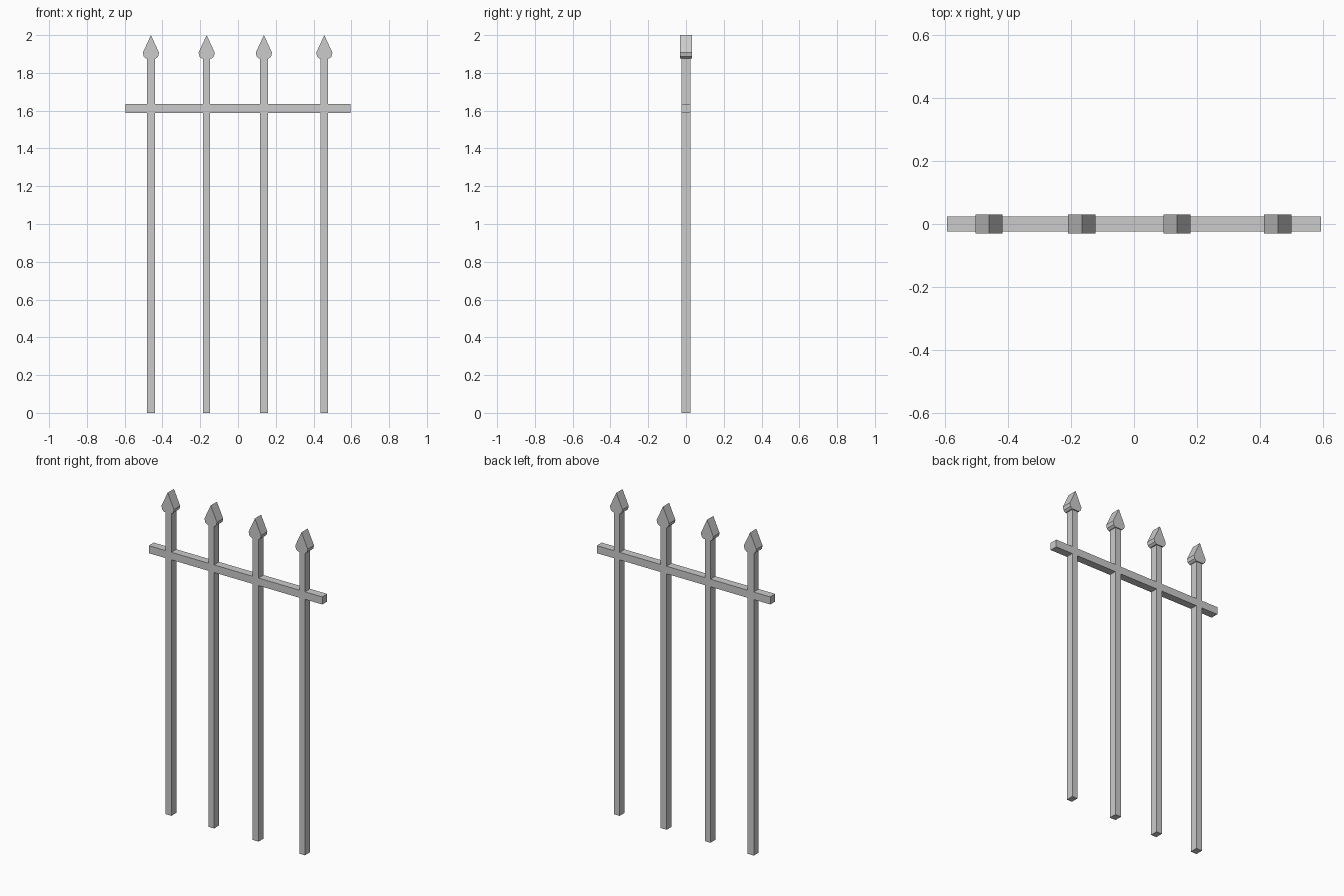
import bpy, bmesh
from mathutils import Vector

if "Cube" in bpy.data.objects:
    bpy.data.objects.remove(bpy.data.objects["Cube"])

# post centre x, post half width
POSTS = [(-0.461, 0.021), (-0.166, 0.019), (0.137, 0.021), (0.457, 0.019)]
RAIL_X, RAIL_Z0, RAIL_Z1 = 0.595, 1.587, 1.634
POST_TOP = 1.885
BAR_DEPTH, TIP_DEPTH = 0.0485, 0.061


def make_object(name, cells, depth):
    """Extrude flat (x, z) polygons along y, centred on y = 0."""
    bm = bmesh.new()
    for cell in cells:
        bm.faces.new([bm.verts.new((x, -depth / 2, z)) for x, z in cell])
    bmesh.ops.remove_doubles(bm, verts=bm.verts[:], dist=1e-5)
    out = bmesh.ops.extrude_face_region(bm, geom=bm.faces[:], use_keep_orig=True)
    moved = [v for v in out["geom"] if isinstance(v, bmesh.types.BMVert)]
    bmesh.ops.translate(bm, verts=moved, vec=Vector((0, depth, 0)))
    bmesh.ops.recalc_face_normals(bm, faces=bm.faces[:])
    mesh = bpy.data.meshes.new(name)
    bm.to_mesh(mesh)
    bm.free()
    obj = bpy.data.objects.new(name, mesh)
    bpy.context.collection.objects.link(obj)
    return obj


def rect(x0, x1, z0, z1):
    return [(x0, z0), (x1, z0), (x1, z1), (x0, z1)]


# Posts and rail as one flush frame, with shared corners at every crossing
cells = []
left = -RAIL_X
for cx, w in POSTS:
    cells.append(rect(left, cx - w, RAIL_Z0, RAIL_Z1))
    for z0, z1 in ((0, RAIL_Z0), (RAIL_Z0, RAIL_Z1), (RAIL_Z1, POST_TOP)):
        cells.append(rect(cx - w, cx + w, z0, z1))
    left = cx + w
cells.append(rect(left, RAIL_X, RAIL_Z0, RAIL_Z1))
make_object("posts_and_rail", cells, BAR_DEPTH)

# Spear tips: a flat arrowhead with a rounded-off base
half = [(0.025, 1.875), (0.038, 1.886), (0.043, 1.907)]
for i, (cx, w) in enumerate(POSTS):
    outline = half + [(0, 2.0)] + [(-x, z) for x, z in reversed(half)]
    make_object(f"spear_tip_{i + 1}", [[(cx + x, z) for x, z in outline]], TIP_DEPTH)
